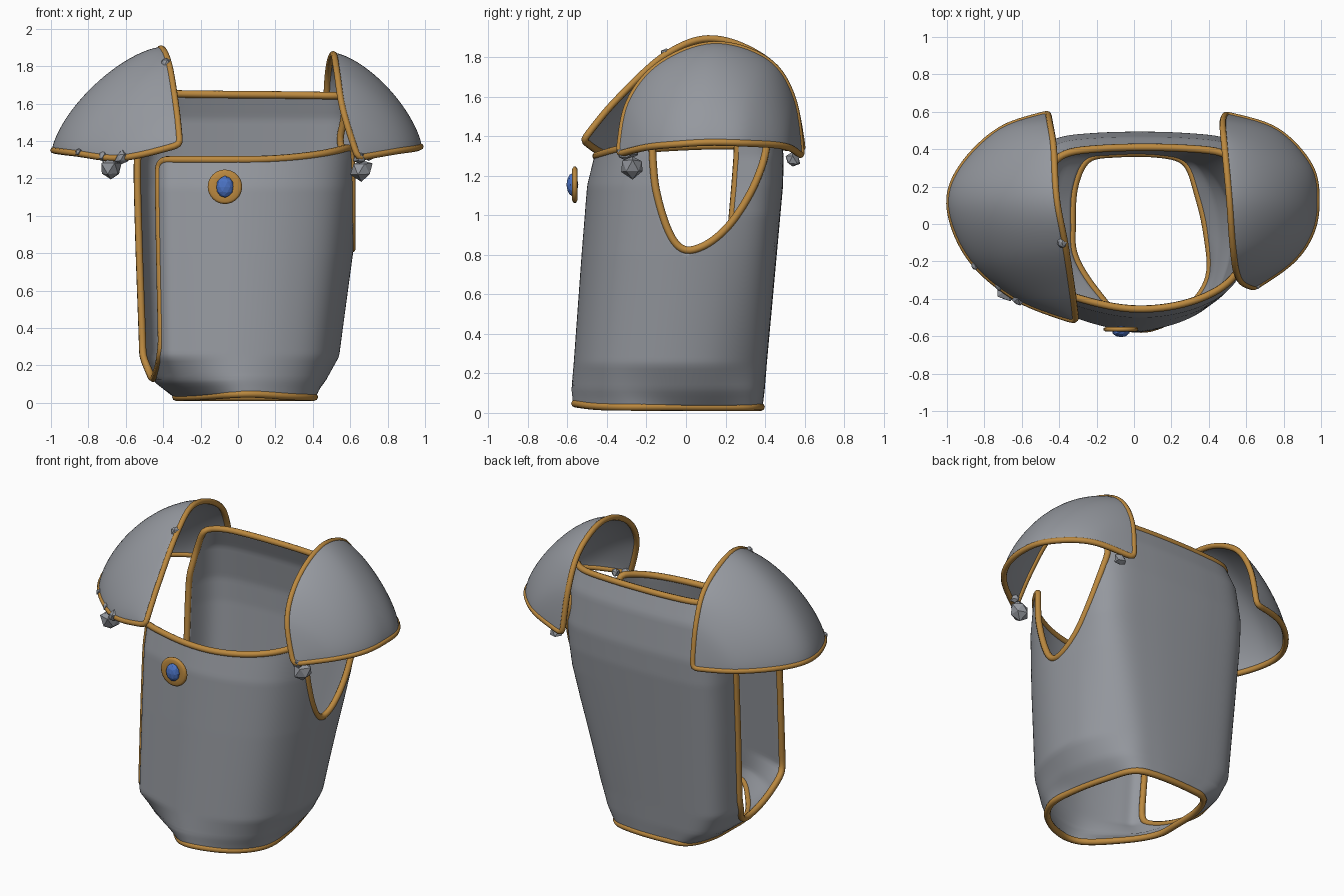
import bpy, bmesh, math, random
from mathutils import Vector

if "Cube" in bpy.data.objects:
    bpy.data.objects.remove(bpy.data.objects["Cube"])

random.seed(4)


def material(name, color):
    m = bpy.data.materials.new(name)
    m.diffuse_color = (*color, 1)
    m.use_nodes = True
    m.node_tree.nodes["Principled BSDF"].inputs["Base Color"].default_value = m.diffuse_color
    return m


STEEL = material("grey steel", (0.30, 0.315, 0.345))
GOLD = material("gold trim", (0.50, 0.25, 0.05))
BLUE = material("blue gem", (0.07, 0.17, 0.55))


def spline(pts, u, closed=False):
    """Catmull-Rom point at parameter u, one unit per control point."""
    n = len(pts)
    i = math.floor(u) if closed else max(0, min(n - 2, math.floor(u)))
    t = u - i
    idx = (lambda k: k % n) if closed else (lambda k: max(0, min(n - 1, k)))
    a, b, c, d = (Vector(pts[idx(i + k)]) for k in (-1, 0, 1, 2))
    return 0.5 * (2 * b + (c - a) * t + (2 * a - 5 * b + 4 * c - d) * t * t
                  + (3 * b - a - 3 * c + d) * t ** 3)


def finish(bm, name, mat, smooth=True, thickness=0):
    bmesh.ops.recalc_face_normals(bm, faces=bm.faces)
    me = bpy.data.meshes.new(name)
    bm.to_mesh(me)
    bm.free()
    ob = bpy.data.objects.new(name, me)
    bpy.context.collection.objects.link(ob)
    me.materials.append(mat)
    for p in me.polygons:
        p.use_smooth = smooth
    if thickness:
        mod = ob.modifiers.new("plate", 'SOLIDIFY')
        mod.thickness, mod.offset = thickness, 0
    return ob


def add_grid(bm, rows):
    vs = [[bm.verts.new(p) for p in row] for row in rows]
    for r0, r1 in zip(vs, vs[1:]):
        for i in range(len(r0) - 1):
            bm.faces.new((r0[i], r0[i + 1], r1[i + 1], r1[i]))


def trim(name, pts, radius=0.02, step=0.025):
    """Closed gold tube along an evenly resampled, slightly rounded path."""
    path, loop = [], pts + [pts[0]]
    for a, b in zip(loop, loop[1:]):
        k = max(1, round((b - a).length / step))
        path += [a.lerp(b, i / k) for i in range(k)]
    even = [path[0]]
    for p in path[1:]:
        if (p - even[-1]).length > step * 0.6:
            even.append(p)
    for _ in range(2):
        n = len(even)
        even = [(even[i - 1] + 2 * even[i] + even[(i + 1) % n]) / 4 for i in range(n)]
    cu = bpy.data.curves.new(name, 'CURVE')
    cu.dimensions, cu.bevel_depth, cu.bevel_resolution = '3D', radius, 2
    sp = cu.splines.new('POLY')
    sp.points.add(len(even) - 1)
    for q, p in zip(sp.points, even):
        q.co = (*p, 1)
    sp.use_cyclic_u = True
    ob = bpy.data.objects.new(name, cu)
    bpy.context.collection.objects.link(ob)
    cu.materials.append(GOLD)
    bpy.ops.object.select_all(action='DESELECT')
    ob.select_set(True)
    bpy.context.view_layer.objects.active = ob
    bpy.ops.object.convert(target='MESH')


# ---- torso cross-sections: left side, round the front, right side, back
CHEST = [(-.53, 0), (-.425, -.34), (-.30, -.42), (0, -.48), (.30, -.44), (.52, -.31), (.63, -.05),
         (.62, .25), (.52, .43), (.25, .48), (-.20, .48), (-.45, .43), (-.53, .25)]
WAIST = [(-.33, 0), (-.32, -.17), (-.20, -.37), (0, -.57), (.25, -.49), (.40, -.30), (.39, -.05),
         (.34, .17), (.275, .34), (.12, .385), (-.10, .385), (-.25, .355), (-.32, .20)]
# height, share of chest shape, left, right, front, back
LEVELS = [(.03, 0, -.33, .41, -.56, .375), (.12, .55, -.44, .47, -.57, .385),
          (.25, 1, -.50, .53, -.56, .395), (.8, 1, -.52, .60, -.52, .445),
          (1.15, 1, -.53, .635, -.492, .477), (1.3, 1, -.53, .645, -.455, .48),
          (1.52, 1, -.51, .635, -.42, .452), (1.66, 1, -.47, .61, -.42, .40)]
N = len(CHEST)


def torso(u, z):
    for lo, hi in zip(LEVELS, LEVELS[1:]):
        if z <= hi[0] or hi is LEVELS[-1]:
            break
    t = (z - lo[0]) / (hi[0] - lo[0])
    k, x0, x1, y0, y1 = (a + (b - a) * t for a, b in zip(lo[1:], hi[1:]))
    p = spline(WAIST, u, True).lerp(spline(CHEST, u, True), k)
    # the right hip tapers in towards the back
    tuck = max(0, min((z - .03) / .22, (1.0 - z) / .75))
    p.x -= .10 * tuck * math.exp(-((u % N - 8) / 1.0) ** 2)
    bx0, bx1 = -.33 - .20 * k, .41 + .22 * k
    by0, by1 = -.57 + .09 * k, .385 + .095 * k
    # the lower hem lifts a little at the front centre
    lift = .018 * max(0, 1 - (z - .03) / .1) * math.exp(-((p.x - .05) / .2) ** 2) if p.y < 0 else 0
    return Vector((x0 + (p.x - bx0) / (bx1 - bx0) * (x1 - x0),
                   y0 + (p.y - by0) / (by1 - by0) * (y1 - y0), z + lift))


# ---- opening edges as positions around the torso at each height
SLOT, NOTCH, SHARED = 0.13, 0.82, 1.2


def slot_width(z):
    if z <= SLOT:
        return 0
    return math.sqrt(max(0, 1 - (max(0, .33 - z) / .20) ** 2))


def slot_front(z):
    return -.2 + 1.2 * slot_width(z)


def slot_back(z):
    return N - .2 - .8 * slot_width(z) - max(0, z - 1.35) * 1.6


def notch(z):
    return max(0, (z - NOTCH) / .5)


def notch_front(z):
    return 6.33 - .83 * min(1, notch(z) ** .5)


def notch_back(z):
    return 6.33 + min(1.62, 1.47 * notch(z) ** .62) - max(0, z - 1.4) * 1.8


def front_top(s):
    return 1.30 + .07 * max(0, (s - .5) / .5) ** 1.5 - .035 * max(0, 1 - s / .06) ** 2


def back_top(s):
    return 1.64 + .015 * s


PANELS = [(slot_front, notch_front, front_top), (notch_back, slot_back, back_top)]


def panel_point(panel, s, z):
    a, b, _ = panel
    return torso(a(z) + (b(z) - a(z)) * s, z)


bm = bmesh.new()
COLS = 48
for panel in PANELS:
    rows = []
    for j in range(81):
        row = []
        for i in range(COLS + 1):
            s = i / COLS
            if j <= 60:
                z = .03 + (SHARED - .03) * j / 60
            else:
                z = SHARED + (panel[2](s) - SHARED) * (j - 60) / 20
            row.append(panel_point(panel, s, z))
        rows.append(row)
    add_grid(bm, rows)
bmesh.ops.remove_doubles(bm, verts=bm.verts, dist=0.0005)
finish(bm, "torso_plate", STEEL, thickness=0.016)

# ---- gold edging round the neck, arm openings and waist
front, back = PANELS
S = [i / 40 for i in range(41)]


def edge(panel, s, low, rising):
    top = panel[2](s)
    pts = [panel_point(panel, s, low + .0001 + (top - low) * q * q) for q in S]
    return pts if rising else pts[::-1]


path = [panel_point(front, s, front_top(s)) for s in S]
path += edge(front, 1, NOTCH, False) + edge(back, 0, NOTCH, True)
path += [panel_point(back, s, back_top(s)) for s in S]
path += [p + Vector((-.008, .004, 0)) for p in edge(back, 1, SLOT, False)]
path += edge(front, 0, SLOT, True)
trim("opening_trim", path)
trim("waist_trim", [torso(N * i / 90, .03) for i in range(90)])


# ---- shoulder guards: dome swept from an inner arch to an outer lower rim
def shoulder(side, arch, rim):
    n = len(arch) - 1
    cols = [i / 48 * n for i in range(49)]
    rows = []
    for j in range(25):
        a = math.pi / 2 * j / 24
        out, up = math.sin(a) ** 1.35, max(0, math.cos(a)) ** 1.4
        row = []
        for u in cols:
            p, q = spline(arch, u), spline(rim, u)
            row.append(Vector((p.x + (q.x - p.x) * out, p.y + (q.y - p.y) * out,
                               q.z + (p.z - q.z) * up)))
        rows.append(row)
    bm = bmesh.new()
    add_grid(bm, rows)
    bmesh.ops.remove_doubles(bm, verts=bm.verts, dist=0.0005)
    finish(bm, side + "_shoulder_guard", STEEL, thickness=0.014)
    trim(side + "_shoulder_trim", rows[0] + rows[-1][::-1][1:-1], 0.018)


shoulder("left",
         [(-.31, -.52, 1.38), (-.33, -.36, 1.575), (-.37, -.10, 1.815), (-.415, .14, 1.895),
          (-.43, .41, 1.785), (-.45, .535, 1.60), (-.46, .59, 1.33)],
         [(-.31, -.52, 1.38), (-.62, -.40, 1.31), (-.87, -.19, 1.335), (-.985, .08, 1.35),
          (-.93, .29, 1.35), (-.72, .50, 1.345), (-.46, .59, 1.33)])
shoulder("right",
         [(.64, -.34, 1.31), (.56, -.29, 1.57), (.53, -.13, 1.765), (.51, .14, 1.865),
          (.485, .41, 1.785), (.475, .54, 1.59), (.49, .585, 1.30)],
         [(.64, -.34, 1.31), (.84, -.20, 1.345), (.945, -.05, 1.36), (.975, .12, 1.37),
          (.94, .31, 1.365), (.76, .50, 1.35), (.49, .585, 1.30)])

# ---- crumpled strap knots under and on the guards
KNOTS = [(-.68, -.35, 1.25, .066), (-.62, -.40, 1.31, .04), (-.72, -.33, 1.32, .03),
         (.66, -.27, 1.25, .062), (.65, -.31, 1.31, .04), (.70, -.27, 1.32, .03),
         (.56, .54, 1.28, .04), (-.385, -.10, 1.82, .032), (-.85, -.22, 1.34, .025)]
for i, (x, y, z, r) in enumerate(KNOTS):
    bm = bmesh.new()
    bmesh.ops.create_icosphere(bm, subdivisions=1, radius=r)
    for v in bm.verts:
        v.co = v.co * random.uniform(.75, 1.15) + Vector((x, y, z))
    finish(bm, f"strap_knot_{i + 1}", STEEL, smooth=False)

# ---- chest brooch: gold disc with a raised rim and an oval gem
PROFILE = [(0, -.550), (.08, -.550), (.092, -.557), (.092, -.568), (.08, -.576), (.05, -.572), (0, -.572)]
bm = bmesh.new()
add_grid(bm, [[Vector((-.07 + r * math.cos(a), y, 1.155 + r * math.sin(a))) for r, y in PROFILE]
              for a in (math.tau * i / 32 for i in range(33))])
bmesh.ops.remove_doubles(bm, verts=bm.verts, dist=0.0005)
bmesh.ops.dissolve_degenerate(bm, edges=bm.edges, dist=0.0001)
finish(bm, "brooch_disc", GOLD)
bm = bmesh.new()
bmesh.ops.create_icosphere(bm, subdivisions=2, radius=1)
for v in bm.verts:
    v.co = Vector((-.07 + v.co.x * .047, -.575 + v.co.y * .03, 1.155 + v.co.z * .058))
finish(bm, "brooch_gem", BLUE, smooth=False)
